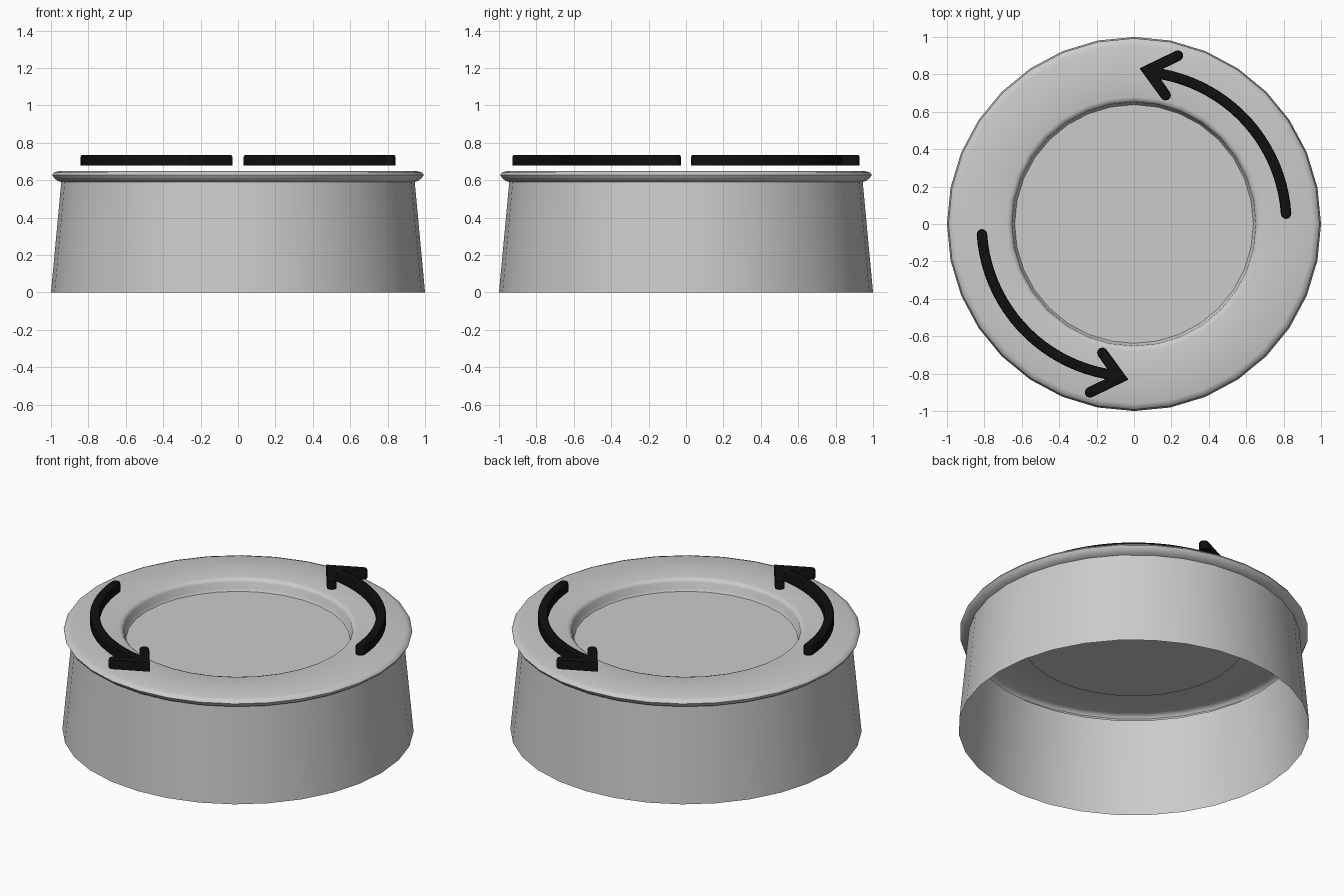
import bpy, bmesh
from math import sin, cos, radians, pi

if "Cube" in bpy.data.objects:
    bpy.data.objects.remove(bpy.data.objects["Cube"])


def finish(bm, name, angle, color=None):
    bmesh.ops.recalc_face_normals(bm, faces=bm.faces)
    mesh = bpy.data.meshes.new(name)
    bm.to_mesh(mesh)
    bm.free()
    ob = bpy.data.objects.new(name, mesh)
    bpy.context.collection.objects.link(ob)
    if color:
        mat = bpy.data.materials.new(name + "_paint")
        mat.diffuse_color = color
        mat.use_nodes = True
        mat.node_tree.nodes["Principled BSDF"].inputs["Base Color"].default_value = mat.diffuse_color
        mesh.materials.append(mat)
    bpy.ops.object.select_all(action='DESELECT')
    ob.select_set(True)
    bpy.context.view_layer.objects.active = ob
    bpy.ops.object.shade_smooth_by_angle(angle=radians(angle))
    return ob


def lathe(name, profile, sides=32):
    bm = bmesh.new()
    rings = []
    for r, z in profile:
        rings.append([bm.verts.new((r * cos(2 * pi * i / sides), r * sin(2 * pi * i / sides), z))
                      for i in range(sides)])
    for a, b in zip(rings, rings[1:]):
        for i in range(sides):
            j = (i + 1) % sides
            bm.faces.new((a[i], a[j], b[j], b[i]))
    bm.faces.new(rings[-1])
    # single-skin shell: keep normals pointing out and up
    ob = finish(bm, name, 50)
    if ob.data.polygons[-1].normal.z < 0:
        ob.data.flip_normals()
    return ob


# Cap: open-bottomed tapered skirt, overhanging rim, recessed centre
lathe("cap", [(1.0, 0), (0.945, 0.59), (0.965, 0.597), (0.985, 0.613), (0.993, 0.628),
              (0.985, 0.64), (0.96, 0.648), (0.68, 0.648), (0.662, 0.643), (0.652, 0.628),
              (0.648, 0.59), (0.638, 0.575)])

# Curved arrow outline: round tail, arc shaft, two round-ended barbs
W, R = 0.028, 0.815
A0, A1 = 3.9, 79.5


def polar(r, deg, c=(0, 0)):
    return (c[0] + r * cos(radians(deg)), c[1] + r * sin(radians(deg)))


def round_end(centre, deg, n=8):
    return [polar(W, deg - 90 + 180 * i / n, centre) for i in range(n + 1)]


def arrow_outline(n=20):
    steps = [A0 + (A1 - A0) * i / n for i in range(n + 1)]
    pts = round_end(polar(R, A0), A0 - 90)
    pts += [polar(R + W, a) for a in steps[1:]]
    pts += round_end((0.235, 0.900), 26)
    pts.append((0.03, 0.832))
    pts += round_end((0.169, 0.689), -54)
    pts += [polar(R - W, a) for a in reversed(steps[1:])]
    return pts


def arrow(name, sign, z0=0.677, z1=0.735):
    bm = bmesh.new()
    base = bm.faces.new([bm.verts.new((sign * x, sign * y, z0)) for x, y in arrow_outline()])
    new = bmesh.ops.extrude_face_region(bm, geom=[base], use_keep_orig=True)["geom"]
    bmesh.ops.translate(bm, vec=(0, 0, z1 - z0),
                        verts=[g for g in new if isinstance(g, bmesh.types.BMVert)])
    top = [e for e in bm.edges if all(v.co.z > z1 - 1e-4 for v in e.verts)]
    bmesh.ops.bevel(bm, geom=top, offset=0.01, segments=2, profile=0.5, affect='EDGES')
    return finish(bm, name, 40, (0.005, 0.005, 0.005, 1))


# Pair of arrows, half a turn apart
arrow("arrow_right", 1)
arrow("arrow_left", -1)
